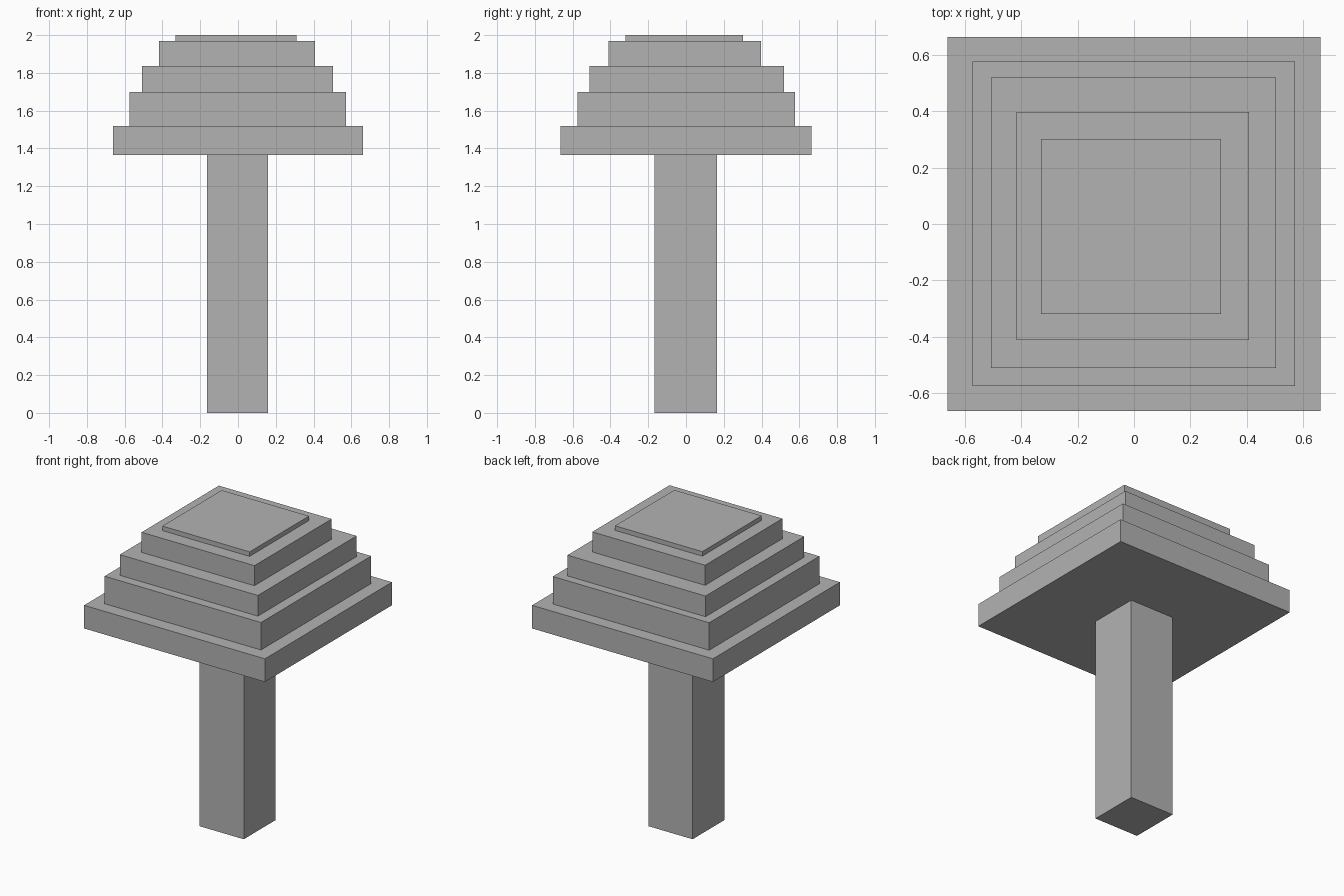
import bpy
import bmesh
from mathutils import Matrix, Vector

default = bpy.data.objects.get("Cube")
if default:
    bpy.data.objects.remove(default, do_unlink=True)

# Single plain grey
grey = bpy.data.materials.new("plain_grey")
grey.use_nodes = True
colour = (0.45, 0.45, 0.45, 1)
grey.diffuse_color = colour
grey.node_tree.nodes["Principled BSDF"].inputs["Base Color"].default_value = colour


def block(name, x0, x1, y0, y1, z0, z1):
    """Box between the given limits, with its origin at its centre."""
    bm = bmesh.new()
    bmesh.ops.create_cube(bm, size=1, matrix=Matrix.Diagonal((x1 - x0, y1 - y0, z1 - z0, 1)))
    mesh = bpy.data.meshes.new(name)
    bm.to_mesh(mesh)
    bm.free()
    mesh.materials.append(grey)
    obj = bpy.data.objects.new(name, mesh)
    obj.location = Vector((x0 + x1, y0 + y1, z0 + z1)) / 2
    bpy.context.collection.objects.link(obj)
    return obj


# Square trunk
crown_base = 1.365
block("trunk", -0.164, 0.160, -0.168, 0.165, 0, crown_base)

# Stepped crown, each tier resting on the one below: x limits, y limits, top
tiers = [
    (-0.662, 0.662, -0.664, 0.664, 1.518),
    (-0.574, 0.571, -0.575, 0.577, 1.70),
    (-0.507, 0.504, -0.512, 0.520, 1.837),
    (-0.418, 0.408, -0.411, 0.397, 1.97),
    (-0.330, 0.309, -0.320, 0.301, 2.0),
]
bottom = crown_base
for i, (x0, x1, y0, y1, top) in enumerate(tiers, 1):
    block(f"crown_tier_{i}", x0, x1, y0, y1, bottom, top)
    bottom = top
